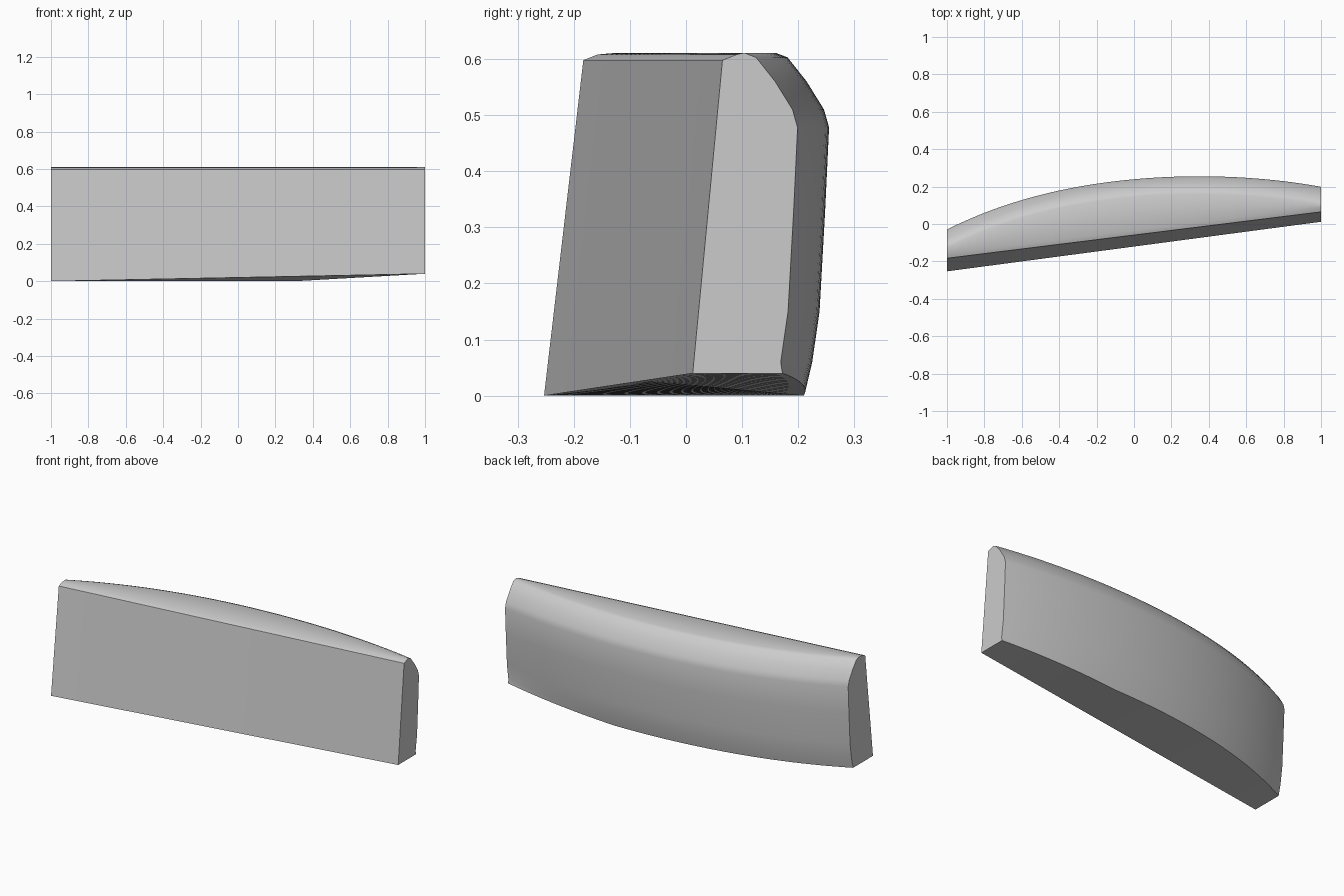
import bpy, bmesh, math

cube = bpy.data.objects.get("Cube")
if cube:
    bpy.data.objects.remove(cube)

# One plain grey for the whole wedge
grey = bpy.data.materials.new("plain grey")
grey.use_nodes = True
colour = (0.6, 0.6, 0.6, 1)
grey.diffuse_color = colour
grey.node_tree.nodes["Principled BSDF"].inputs["Base Color"].default_value = colour


def back_bulge(x):
    """Outermost line of the curved back."""
    d = x - 0.35
    return 0.255 - 0.126 * d**2 - 0.0165 * d**4


def section(x):
    """Closed outline of the body at x, from front foot over the top to back foot."""
    t = (x + 1) / 2
    rise = max(0, (x - 0.3) / 0.7)
    back = back_bulge(x)
    front_low = -0.253 + 0.265 * t
    front_top = -0.183 + 0.248 * t
    outline = [
        (front_low, 0.04 * t),
        (front_top, 0.598),
        (front_top + 0.025, 0.608),
        (back - 0.095, 0.611),
        (back - 0.074, 0.603),
        (back - 0.04, 0.56),
        (back - 0.009, 0.51),
        (back, 0.478),
        (back - 0.007, 0.33),
        (back - 0.017, 0.15),
        (back - 0.03, 0.06),
        (back - 0.045 + 0.018 * rise, 0.04 * rise),
    ]
    return [(x, y, z) for y, z in outline]


# Body lofted along x, with flat caps at both ends
steps = 40
bm = bmesh.new()
rings = [[bm.verts.new(p) for p in section(-1 + 2 * i / steps)]
         for i in range(steps + 1)]
for a, b in zip(rings, rings[1:]):
    for j in range(len(a)):
        k = (j + 1) % len(a)
        bm.faces.new((a[j], a[k], b[k], b[j]))
bm.faces.new(rings[0])
bm.faces.new(rings[-1])
bmesh.ops.recalc_face_normals(bm, faces=bm.faces)

mesh = bpy.data.meshes.new("curved_wedge")
bm.to_mesh(mesh)
bm.free()
mesh.materials.append(grey)
wedge = bpy.data.objects.new("curved_wedge", mesh)
bpy.context.collection.objects.link(wedge)

# Smooth back and top, crisp front, foot and end edges
bpy.context.view_layer.objects.active = wedge
wedge.select_set(True)
bpy.ops.object.shade_smooth_by_angle(angle=math.radians(40))
